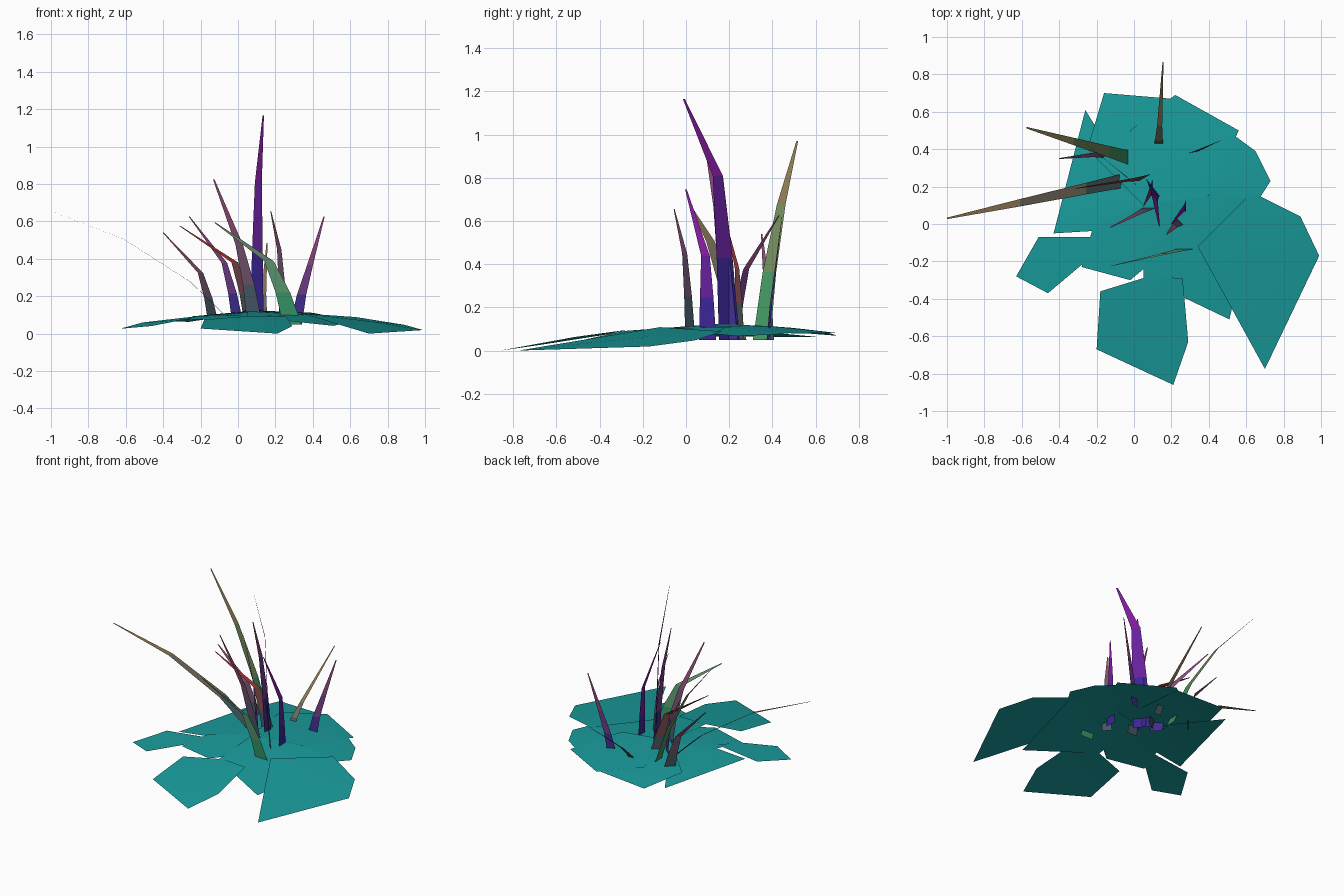
import bpy, bmesh, math
from mathutils import Vector

if "Cube" in bpy.data.objects:
    bpy.data.objects.remove(bpy.data.objects["Cube"])


def material(name, rgb):
    m = bpy.data.materials.new(name)
    m.diffuse_color = (*rgb, 1)
    m.use_nodes = True
    m.node_tree.nodes["Principled BSDF"].inputs["Base Color"].default_value = m.diffuse_color
    return m


def finish(bm, name, mats, smooth):
    me = bpy.data.meshes.new(name)
    bm.to_mesh(me)
    bm.free()
    for m in mats:
        me.materials.append(m)
    for p in me.polygons:
        p.use_smooth = smooth
    ob = bpy.data.objects.new(name, me)
    bpy.context.collection.objects.link(ob)


teal = material("teal", (0.01, 0.33, 0.33))
HUB = (.05, .1)


# Ground leaf: outline fanned from its middle and draped over a low dome
def ground_leaf(side, layer, *outline):
    def drape(x, y):
        z = .13 - .122 * math.hypot(x - .1, y - .15) ** 1.7 - layer * .003
        return x, y, max(0, z)

    bm = bmesh.new()
    n = len(outline)
    mid = bm.verts.new(drape(sum(p[0] for p in outline) / n, sum(p[1] for p in outline) / n))
    ring = [bm.verts.new(drape(*p)) for p in outline]
    for i in range(n):
        f = bm.faces.new((mid, ring[i], ring[(i + 1) % n]))
        f.normal_update()
        if f.normal.z < 0:
            f.normal_flip()
    finish(bm, "ground_leaf_" + side, [teal], True)


ground_leaf("right", 0, (.34, -.12), (.63, .17), (.89, .04), (.99, -.17), (.7, -.775))
ground_leaf("front", 2, (-.18, -.36), (.08, -.28), (.26, -.29), (.29, -.63), (.21, -.86), (-.2, -.67))
ground_leaf("front_right", 3, HUB, (.37, .2), (.66, .14), (.51, -.51), (.05, -.44 + .15))
ground_leaf("far_left", 4, (-.51, -.07), (-.2, -.07), (-.27, -.21), (-.46, -.37), (-.63, -.28))
ground_leaf("front_left", 5, HUB, (-.22, -.02), (-.28, -.23), (-.02, -.3), (.1, -.2))
ground_leaf("back_left", 3, HUB, (-.25, .4), (-.16, .7), (.2, .67), (.2, .2))
ground_leaf("back_right", 1, HUB, (-.02, .5), (.22, .69), (.56, .5), (.4, .15))
ground_leaf("side", 2, (.5, .5), (.65, .39), (.73, .23), (.66, .12), (.3, .2))
ground_leaf("left", 6, HUB, (-.26, .61), (-.43, -.05), (-.1, -.03))


# Grass blade: tapering flat strip that rises, then leans out past its knee.
# knee = share of the lean and of the height reached there; turn = strip direction
def blade(name, root, tip, knee, turn, colours, width=.08):
    a = math.radians(turn)
    side = Vector((math.cos(a), math.sin(a), 0)) * width / 2
    base = Vector((*root, .05))
    span = Vector(tip) - base
    lean, rise = knee
    bm = bmesh.new()
    rows = []
    for h, v, k in ((0, 0, 1), (lean * .4, rise * .5, .78), (lean, rise, .5), (1, 1, .1)):
        c = base + Vector((span.x * h, span.y * h, span.z * v))
        rows.append([bm.verts.new(c - side * k), bm.verts.new(c + side * k)])
    mats = []
    for i in range(3):
        lo, hi = rows[i:i + 2]
        bm.faces.new((lo[0], lo[1], hi[1], hi[0])).material_index = i
        mats.append(material(f"{name}_{i}", Vector(colours[0]).lerp(Vector(colours[1]), (i + .4) / 2.8)))
    finish(bm, name, mats, False)


BLUE, GREEN, SLATE = (.01, .02, .3), (.01, .3, .12), (.02, .1, .12)
PURPLE, PINK, TAN = (.25, .01, .35), (.3, .07, .18), (.3, .18, .08)

blade("blade_tall", (.1, .2), (.135, -.01, 1.165), (.25, .68), -52, (BLUE, PURPLE), .12)
blade("blade_gold", (-.01, .35), (-.575, .515, .97), (.55, .68), 90, (GREEN, TAN))
blade("blade_long_left", (-.02, .24), (-1, .03, .655), (.6, .75), 88, (SLATE, TAN))
blade("blade_back", (.13, .39), (.155, .865, .485), (.28, .37), 0, (SLATE, TAN), .055)
blade("blade_right", (.31, .38), (.46, .445, .625), (.5, .55), 12, (BLUE, PINK), .065)
blade("blade_pink", (0, .22), (-.26, .43, .625), (.28, .57), -42, (BLUE, PINK))
blade("blade_left", (-.13, .38), (-.4, .35, .54), (.26, .56), 45, (SLATE, PINK))
blade("blade_red", (.07, .25), (-.31, .19, .575), (.23, .63), 30, (SLATE, (.35, .02, .01)))
blade("blade_pale", (.29, -.13), (-.125, -.225, .595), (.3, .62), 0, (GREEN, (.2, .33, .22)), .1)
blade("blade_brown", (.09, .09), (-.13, -.02, .825), (.38, .55), 0, (SLATE, PINK))
blade("blade_violet", (.28, .1), (.2, 0, .745), (.1, .56), 90, (BLUE, PURPLE))
blade("blade_rose", (.245, .02), (.175, -.055, .655), (.35, .66), -45, (SLATE, PINK), .065)
blade("blade_magenta", (.1, .2), (.05, .095, .92), (.5, .7), 90, (BLUE, PINK))
